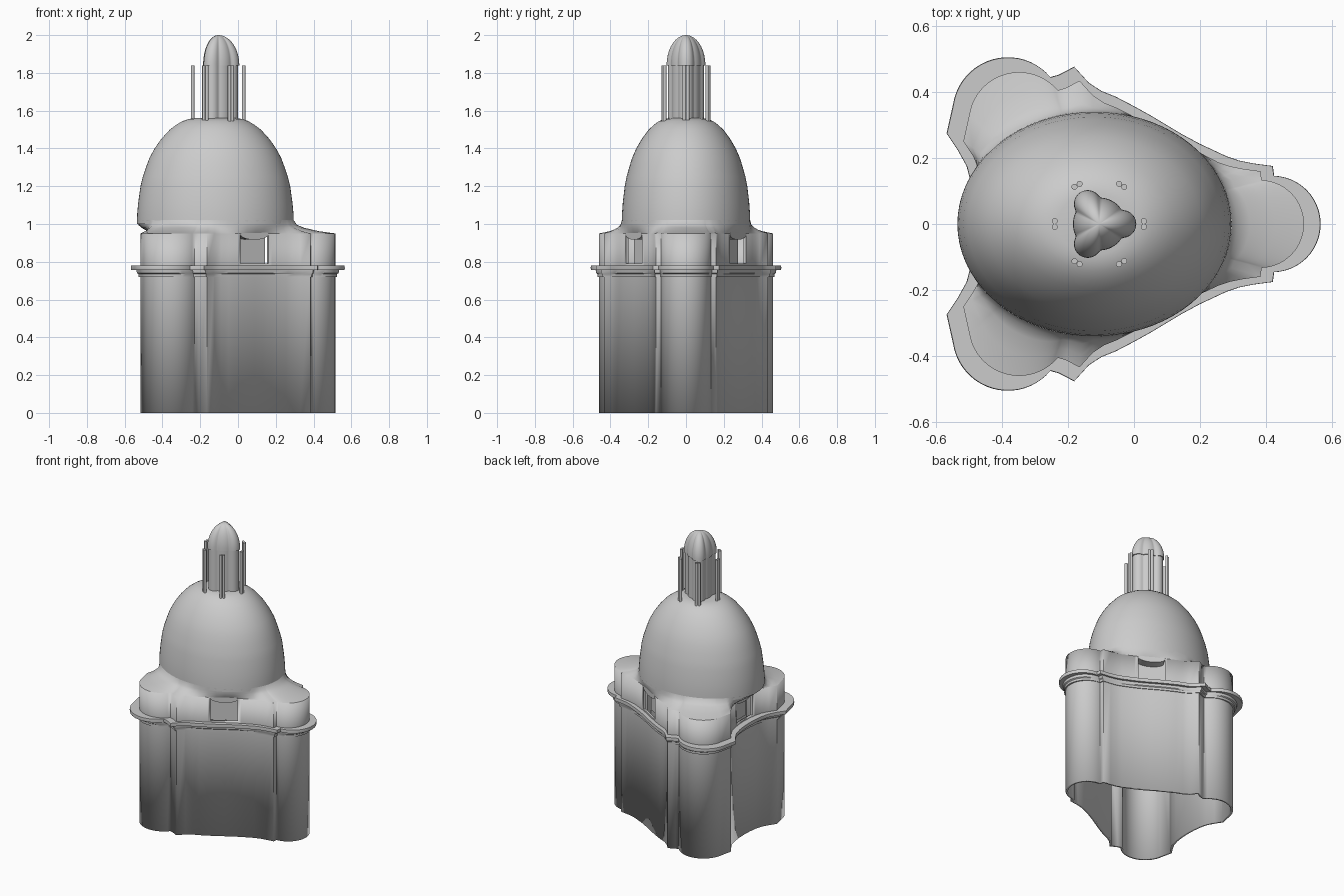
import bpy, bmesh, math
from mathutils import Vector, Matrix

cube = bpy.data.objects.get("Cube")
if cube:
    bpy.data.objects.remove(cube, do_unlink=True)

stone = bpy.data.materials.new("grey stone")
stone.use_nodes = True
stone.diffuse_color = (0.6, 0.6, 0.6, 1)
stone.node_tree.nodes["Principled BSDF"].inputs["Base Color"].default_value = (0.6, 0.6, 0.6, 1)


def finish(name, bm, angle=35):
    bmesh.ops.recalc_face_normals(bm, faces=bm.faces)
    mesh = bpy.data.meshes.new(name)
    bm.to_mesh(mesh)
    bm.free()
    obj = bpy.data.objects.new(name, mesh)
    bpy.context.collection.objects.link(obj)
    mesh.materials.append(stone)
    bpy.ops.object.select_all(action='DESELECT')
    obj.select_set(True)
    bpy.context.view_layer.objects.active = obj
    bpy.ops.object.shade_smooth_by_angle(angle=math.radians(angle))
    return obj


def loft(name, rings, bottom=False, top=False, closed=False, angle=35):
    """Skin a stack of closed rings of 3D points."""
    bm = bmesh.new()
    rows = [[bm.verts.new(p) for p in ring] for ring in rings]
    n = len(rows[0])
    pairs = list(zip(rows, rows[1:])) + ([(rows[-1], rows[0])] if closed else [])
    for a, b in pairs:
        for i in range(n):
            j = (i + 1) % n
            bm.faces.new((a[i], a[j], b[j], b[i]))
    if bottom:
        bm.faces.new(rows[0])
    if top:
        bm.faces.new(rows[-1])
    return finish(name, bm, angle)


def arc(cx, cy, r, start, end, n):
    return [(cx + r * math.cos(math.radians(start + (end - start) * i / n)),
             cy + r * math.sin(math.radians(start + (end - start) * i / n))) for i in range(n + 1)]


def at(ring, z, s=1.0):
    return [(x * s, y * s, z) for x, y in ring]


# Three-lobed plan: half of the outline, mirrored over y
half = arc(0.382, 0, 0.133, 0, 88, 14)
half += [(0.383, 0.16), (0.33, 0.167), (0.29, 0.175), (0.255, 0.187), (0.18, 0.222),
         (0.13, 0.249), (0.09, 0.273), (0.045, 0.3), (0, 0.325), (-0.05, 0.351),
         (-0.09, 0.367), (-0.125, 0.39), (-0.165, 0.434), (-0.207, 0.412)]
half += arc(-0.348, 0.307, 0.153, 40, 172, 20)
half += [(-0.517, 0.25), (-0.487, 0.205), (-0.462, 0.16), (-0.449, 0.11), (-0.442, 0.055), (-0.44, 0)]
plan = half + [(x, -y) for x, y in half[-2:0:-1]]

# Hollow drum wall, open underneath
drum = loft("drum_wall", [at(plan, 0), at(plan, 0.78), at(plan, 0.95)])
solid = drum.modifiers.new("thickness", 'SOLIDIFY')
solid.thickness = 0.015
solid.offset = -1

# Cornice: a stack of scaled outlines
steps = [(0.97, 0.72), (1.018, 0.72), (1.02, 0.735), (1.035, 0.74), (1.04, 0.757),
         (1.095, 0.757), (1.098, 0.768), (1.095, 0.78), (0.97, 0.78)]
loft("cornice", [at(plan, z, s) for s, z in steps], closed=True)

# Flared roof between the lobes and the oval dome
CX, RX, RY = -0.12, 0.415, 0.34


def oval(x, y):
    t = math.atan2(y / RY, (x - CX) / RX)
    return CX + RX * math.cos(t), RY * math.sin(t)


roof = []
for f, z in ((0, 0.95), (0.4, 0.962), (0.75, 0.98), (0.92, 0.995), (1, 1.02)):
    ring = []
    for x, y in plan:
        ox, oy = oval(x, y)
        ring.append((x + (ox - x) * f, y + (oy - y) * f, z))
    roof.append(ring)
loft("flared_roof", roof, angle=50)

# Oval dome
profile = [(1.0, 1.0), (0.998, 1.05), (0.985, 1.11), (0.955, 1.2), (0.925, 1.25), (0.885, 1.3),
           (0.84, 1.35), (0.775, 1.4), (0.69, 1.45), (0.58, 1.5), (0.5, 1.525), (0.42, 1.545),
           (0.34, 1.556), (0.27, 1.56)]
turn = [2 * math.pi * i / 72 for i in range(72)]
loft("dome", [[(CX + RX * s * math.cos(a), RY * s * math.sin(a), z) for a in turn]
              for s, z in profile], top=True, angle=50)

# Arched windows in the three sides, with curved hoods breaking into the roof
for label, x, y, heading in (("left_rear", 0.085, 0.272, 60), ("left_front", 0.085, -0.272, -60),
                             ("right", -0.44, 0, 180)):
    place = Matrix.Translation((x, y, 0)) @ Matrix.Rotation(math.radians(heading), 4, 'Z')
    bm = bmesh.new()
    bmesh.ops.create_cube(bm, size=1, matrix=place @ Matrix.Translation((0, 0, 0.865))
                          @ Matrix.Diagonal((0.12, 0.17, 0.15, 1)))
    cutter = finish(label + "_window_cutter", bm)
    cutter.hide_render = True
    cutter.hide_viewport = True
    cut = drum.modifiers.new(label + "_opening", 'BOOLEAN')
    cut.object = cutter
    cut.solver = 'EXACT'
    bm = bmesh.new()
    bmesh.ops.create_cube(bm, size=1, matrix=place @ Matrix.Translation((-0.06, 0, 0.865))
                          @ Matrix.Diagonal((0.01, 0.2, 0.19, 1)))
    finish(label + "_window_panel", bm)
    bm = bmesh.new()
    bmesh.ops.create_cone(bm, cap_ends=True, segments=32, radius1=1, radius2=1, depth=1,
                          matrix=place @ Matrix.Translation((-0.035, 0, 0.945))
                          @ Matrix.Diagonal((0.08, 0.085, 0.028, 1))
                          @ Matrix.Rotation(math.pi / 2, 4, 'Y'))
    finish(label + "_window_hood", bm)

# Lantern: three bold lobes alternating with three shallow ones
LX = -0.105


def lobed(a):
    d, rho = 0.07, 0.042
    third = 2 * math.pi / 3
    b = (a + third / 2) % third - third / 2
    inside = rho ** 2 - (d * math.sin(b)) ** 2
    r = d * math.cos(b) + math.sqrt(inside) if inside > 0 else 0
    return max(r, 0.08)


def lantern_ring(s, z):
    return [(LX + s * lobed(a) * math.cos(a), s * lobed(a) * math.sin(a), z)
            for a in (2 * math.pi * i / 96 for i in range(96))]


loft("lantern_core", [lantern_ring(0.93, 1.54), lantern_ring(0.93, 1.84)], bottom=True, top=True)
cap = [lantern_ring(math.cos(t), 1.84 + 0.16 * math.sin(t))
       for t in (math.radians(88 * i / 14) for i in range(15))]
loft("lantern_cap", cap, bottom=True, top=True)

# Six pairs of slender columns around the lantern
bm = bmesh.new()
for k in range(6):
    for side in (-0.009, 0.009):
        spot = Matrix.Rotation(k * math.pi / 3, 4, 'Z') @ Vector((0.135, side, 0))
        bmesh.ops.create_cone(bm, cap_ends=True, segments=16, radius1=0.009, radius2=0.009, depth=0.3,
                              matrix=Matrix.Translation((LX + spot.x, spot.y, 1.69)))
finish("lantern_columns", bm)
